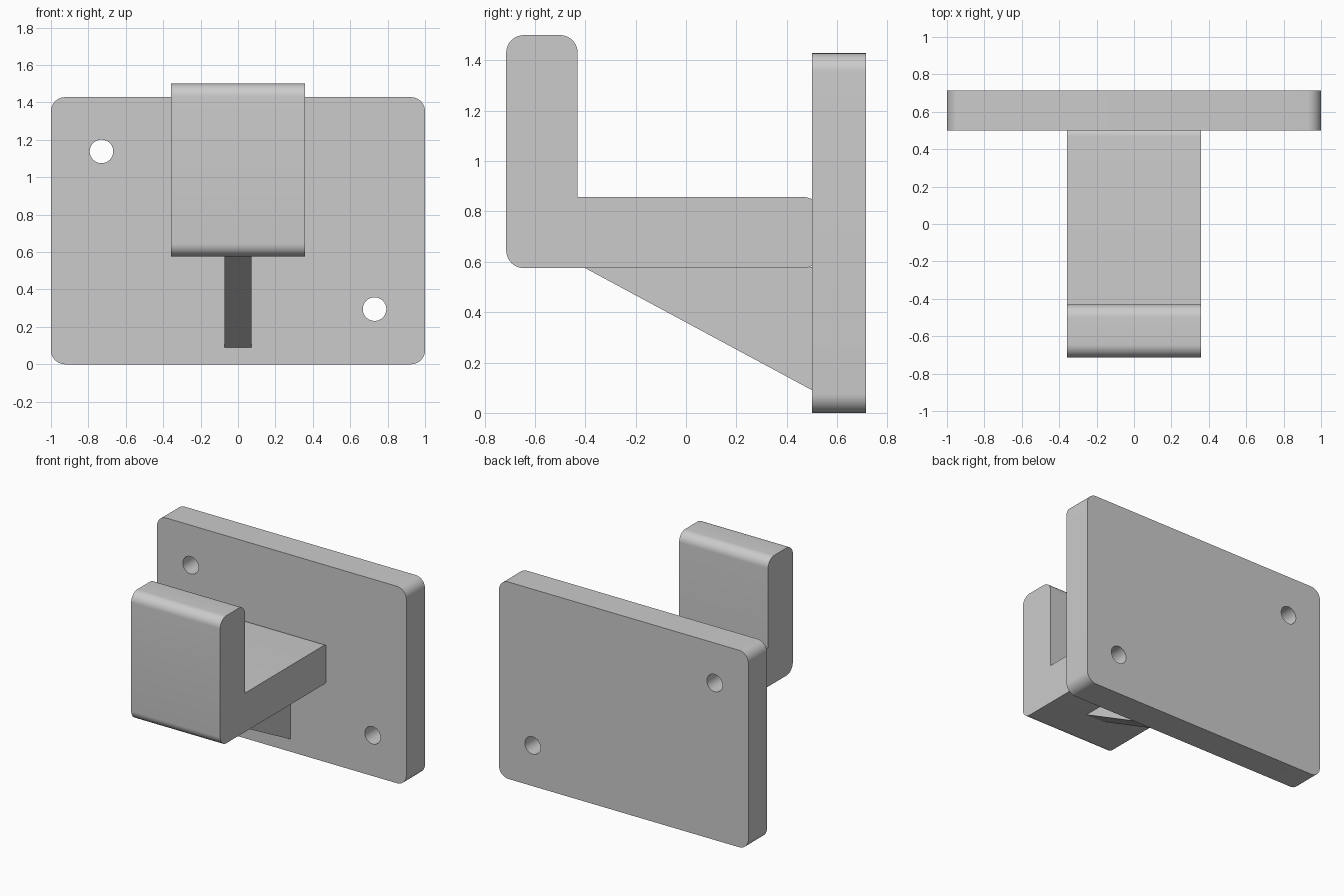
import bpy, bmesh, math
from mathutils import Vector

if "Cube" in bpy.data.objects:
    bpy.data.objects.remove(bpy.data.objects["Cube"])


def rounded(corners, steps=10):
    """Outline from (u, v, radius) corners, with arcs where radius > 0."""
    pts, n = [], len(corners)
    for i, (u, v, r) in enumerate(corners):
        p = Vector((u, v))
        if r == 0:
            pts.append(p)
            continue
        a = (Vector(corners[i - 1][:2]) - p).normalized()
        b = (Vector(corners[(i + 1) % n][:2]) - p).normalized()
        # right-angled corners only
        for k in range(steps + 1):
            t = math.pi / 2 * k / steps
            pts.append(p + r * (a * (1 - math.sin(t)) + b * (1 - math.cos(t))))
    return pts


def circle(cu, cv, r, n=40):
    return [Vector((cu + r * math.cos(2 * math.pi * i / n),
                    cv + r * math.sin(2 * math.pi * i / n))) for i in range(n)]


def extrude(name, outlines, depth, location, rotation):
    """Solid from closed outlines; inner outlines become holes."""
    curve = bpy.data.curves.new(name, 'CURVE')
    curve.dimensions = '2D'
    curve.fill_mode = 'BOTH'
    curve.extrude = depth / 2
    for pts in outlines:
        s = curve.splines.new('POLY')
        s.points.add(len(pts) - 1)
        for sp, p in zip(s.points, pts):
            sp.co = (p.x, p.y, 0, 1)
        s.use_cyclic_u = True
    ob = bpy.data.objects.new(name, curve)
    bpy.context.collection.objects.link(ob)
    ob.location, ob.rotation_euler = location, rotation
    bpy.ops.object.select_all(action='DESELECT')
    ob.select_set(True)
    bpy.context.view_layer.objects.active = ob
    bpy.ops.object.convert(target='MESH')
    ob = bpy.context.object
    ob.name = name
    bm = bmesh.new()
    bm.from_mesh(ob.data)
    bmesh.ops.remove_doubles(bm, verts=bm.verts, dist=1e-4)
    bmesh.ops.recalc_face_normals(bm, faces=bm.faces)
    bm.to_mesh(ob.data)
    bm.free()
    bpy.ops.object.shade_smooth_by_angle(angle=math.radians(30))
    return ob


FRONT = (math.pi / 2, 0, 0)            # outline in x, z
SIDE = (math.pi / 2, 0, math.pi / 2)   # outline in y, z

# Wall plate with two screw holes
R = 0.075
plate = rounded([(-1, 0, R), (1, 0, R), (1, 1.428, R), (-1, 1.428, R)])
holes = [circle(-0.73, 1.138, 0.063), circle(0.73, 0.295, 0.063)]
extrude("wall_plate", [plate] + holes, 0.214, (0, 0.607, 0), FRONT)

# Hook arm and upright lip, the arm's rounded end sunk into the plate
r = 0.07
hook = rounded([(-0.714, 0.575, r), (0.536, 0.575, r), (0.536, 0.857, r),
                (-0.43, 0.857, 0), (-0.43, 1.5, r), (-0.714, 1.5, r)])
extrude("hook", [hook], 0.714, (0, 0, 0), SIDE)

# Support rib under the arm
rib = rounded([(-0.41, 0.58, 0), (0.51, 0.085, 0), (0.51, 0.58, 0)])
extrude("support_rib", [rib], 0.146, (0, 0, 0), SIDE)
